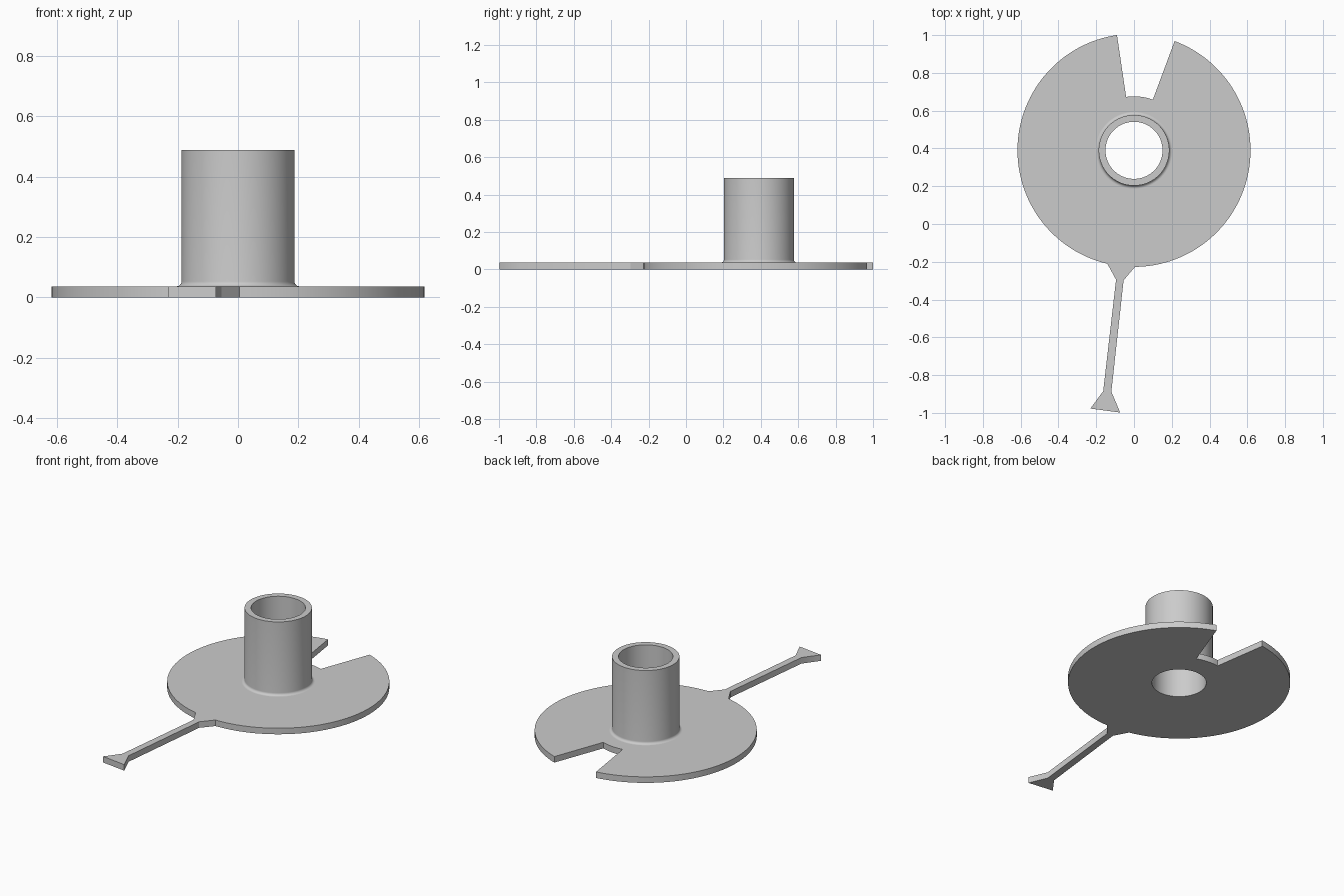
import bpy, bmesh
from math import cos, sin, pi, radians, hypot

if "Cube" in bpy.data.objects:
    bpy.data.objects.remove(bpy.data.objects["Cube"], do_unlink=True)

CY = 0.39                                  # axis of the disc and tube
DISC_R, NOTCH_R = 0.617, 0.286
TUBE_R, BORE_R, FILLET = 0.187, 0.151, 0.016
THICK, HEIGHT = 0.037, 0.488
SEGS = 96
BASE_R = TUBE_R + FILLET


def arc(r, start, end, n):
    """Points on an arc about the tube axis, angles in degrees."""
    angles = [radians(start + (end - start) * i / n) for i in range(n + 1)]
    return [(r * cos(a), CY + r * sin(a)) for a in angles]


def loop_edges(bm, points, z):
    verts = [bm.verts.new((x, y, z)) for x, y in points]
    return [bm.edges.new((v, verts[i - 1])) for i, v in enumerate(verts)]


def radius(v):
    return hypot(v.co.x, v.co.y - CY)


bm = bmesh.new()

# Plate outline: disc with a radial notch and a flared pointer arm
arm = [(-0.095, -0.295), (-0.163, -0.885), (-0.231, -0.977),
       (-0.073, -0.998), (-0.12, -0.888), (-0.055, -0.298)]
outline = (arc(DISC_R, 98.4, 256.8, 64) + arm +
           arc(DISC_R, 270.5, 429.6, 64) + arc(NOTCH_R, 69.6, 98.4, 10))
ring = arc(BASE_R, 0, 360, SEGS)[:-1]
edges = loop_edges(bm, outline, 0) + loop_edges(bm, ring, 0)
bmesh.ops.triangle_fill(bm, use_beauty=True, use_dissolve=False, edges=edges)
for f in [f for f in bm.faces if all(radius(v) < BASE_R + 0.001 for v in f.verts)]:
    bm.faces.remove(f)
extruded = bmesh.ops.extrude_face_region(bm, geom=bm.faces[:], use_keep_orig=True)
top = [g for g in extruded["geom"] if isinstance(g, bmesh.types.BMVert)]
bmesh.ops.translate(bm, verts=top, vec=(0, 0, THICK))

# The hub closes the plate's opening, so no wall is kept there
inner = [f for f in bm.faces if all(radius(v) < BASE_R + 0.001 for v in f.verts)]
bmesh.ops.delete(bm, geom=inner, context="FACES")

# Hub: turned tube with a through bore and a fillet at its foot
profile = [(BASE_R, 0), (BORE_R, 0), (BORE_R, HEIGHT), (TUBE_R, HEIGHT)]
for i in range(7):
    a = pi / 2 * i / 6
    profile.append((BASE_R - FILLET * cos(a), THICK + FILLET * (1 - sin(a))))
rows = [[bm.verts.new((x, y, z)) for x, y in arc(r, 0, 360, SEGS)[:-1]]
        for r, z in profile]
for low, high in zip(rows, rows[1:]):
    for i in range(SEGS):
        bm.faces.new((low[i - 1], low[i], high[i], high[i - 1]))

bmesh.ops.remove_doubles(bm, verts=bm.verts[:], dist=0.0002)
bmesh.ops.recalc_face_normals(bm, faces=bm.faces[:])

mesh = bpy.data.meshes.new("flanged_pointer_hub")
bm.to_mesh(mesh)
bm.free()
hub = bpy.data.objects.new("flanged_pointer_hub", mesh)
bpy.context.collection.objects.link(hub)

# Plain grey
grey = bpy.data.materials.new("plain grey")
grey.use_nodes = True
colour = (0.6, 0.6, 0.6, 1)
grey.diffuse_color = colour
grey.node_tree.nodes["Principled BSDF"].inputs["Base Color"].default_value = colour
mesh.materials.append(grey)

# Smooth round walls, flat horizontal faces
bpy.ops.object.select_all(action="DESELECT")
hub.select_set(True)
bpy.context.view_layer.objects.active = hub
bpy.ops.object.shade_smooth_by_angle(angle=radians(30))
for p in mesh.polygons:
    if abs(p.normal.z) > 0.999:
        p.use_smooth = False
